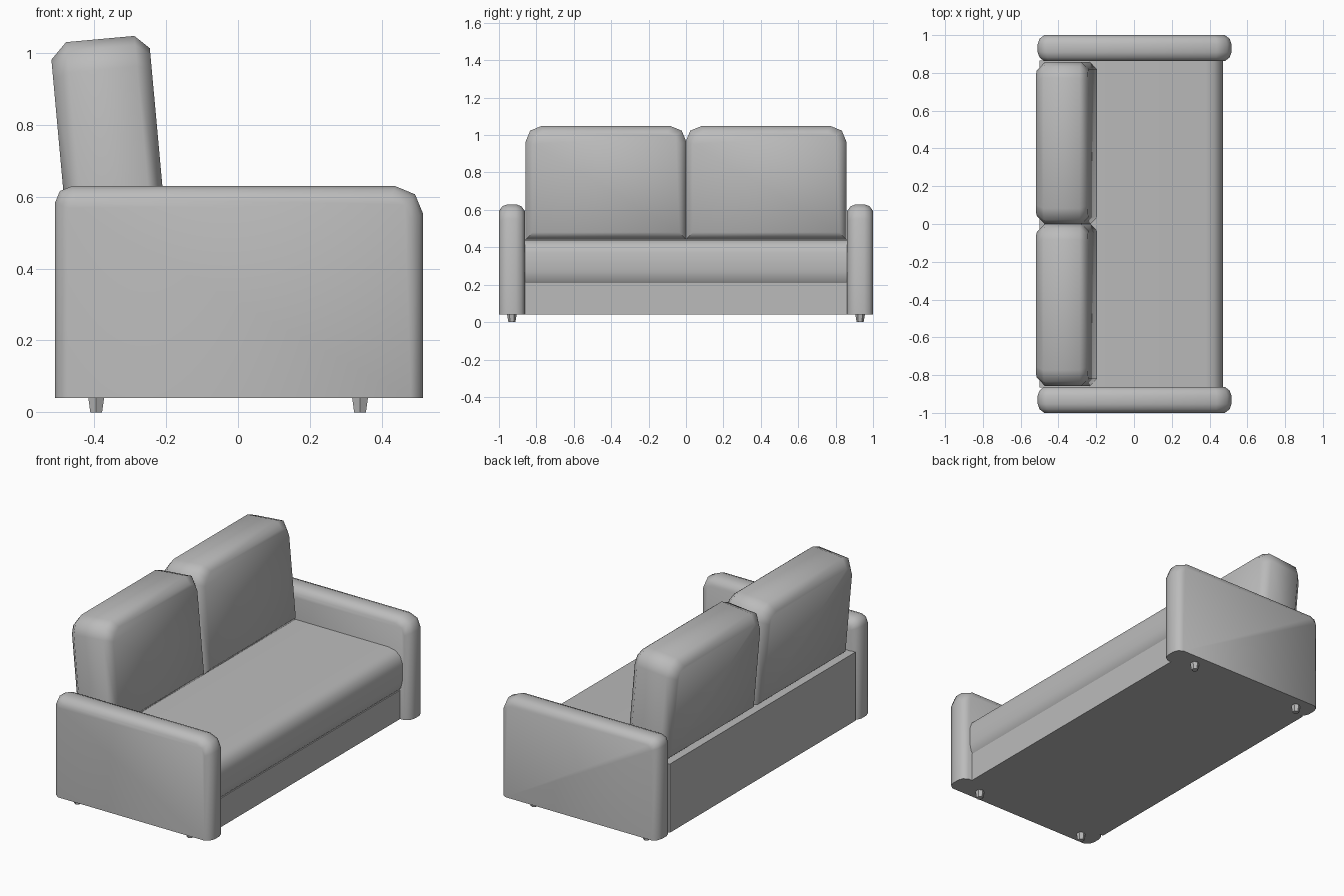
import bpy, bmesh
from math import sin, cos, pi, radians

cube = bpy.data.objects.get("Cube")
if cube:
    bpy.data.objects.remove(cube)

fabric = bpy.data.materials.new("grey fabric")
fabric.use_nodes = True
COLOUR = (0.5, 0.5, 0.5, 1)
fabric.diffuse_color = COLOUR
fabric.node_tree.nodes["Principled BSDF"].inputs["Base Color"].default_value = COLOUR


def finish(bm, name, location=(0, 0, 0), angle=50):
    bmesh.ops.recalc_face_normals(bm, faces=bm.faces)
    mesh = bpy.data.meshes.new(name)
    bm.to_mesh(mesh)
    bm.free()
    mesh.materials.append(fabric)
    ob = bpy.data.objects.new(name, mesh)
    ob.location = location
    bpy.context.collection.objects.link(ob)
    bpy.ops.object.select_all(action="DESELECT")
    ob.select_set(True)
    bpy.context.view_layer.objects.active = ob
    bpy.ops.object.shade_smooth_by_angle(angle=radians(angle))
    return ob


def outline(a0, a1, b0, b1, r0, r1, d, d_low):
    """Upright rectangle with rounded top corners, shrunk inwards by d."""
    a0, a1, b0, b1 = a0 + d, a1 - d, b0 + d_low, b1 - d
    pts = [(a0, b0), (a1, b0)]
    for r, sign, edge in ((r1, 1, a1), (r0, -1, a0)):
        r = max(r - d * 0.6, 0.01)
        angles = [0, pi / 4, pi / 2]
        for t in angles if sign > 0 else reversed(angles):
            pts.append((edge + sign * r * (cos(t) - 1), b1 + r * (sin(t) - 1)))
    return pts


def loft(rings):
    """Skin a list of equal rings of 3D points and cap both ends."""
    bm = bmesh.new()
    rows = [[bm.verts.new(p) for p in ring] for ring in rings]
    n = len(rows[0])
    for r, s in zip(rows, rows[1:]):
        for i in range(n):
            j = (i + 1) % n
            bm.faces.new((r[i], r[j], s[j], s[i]))
    bm.faces.new(rows[0])
    bm.faces.new(rows[-1])
    return bm


def extrude_y(name, profile, half):
    return finish(loft([[(x, y, z) for x, z in profile] for y in (-half, half)]), name)


# Armrests: rounded side outline with softened edges, flat underneath
arm_steps = [(-0.069, 0.035), (-0.05, 0.01), (-0.022, 0),
             (0.022, 0), (0.05, 0.01), (0.069, 0.035)]
for side, y in (("left", 0.931), ("right", -0.931)):
    rings = [[(a, t, b) for a, b in
              outline(-0.51, 0.516, 0.04, 0.63, 0.047, 0.078, d, 0)]
             for t, d in arm_steps]
    finish(loft(rings), "armrest_" + side, (0, y, 0))

    # Tapered six-sided feet under each armrest
    for place, x in (("back", -0.395), ("front", 0.34)):
        bm = bmesh.new()
        bmesh.ops.create_cone(bm, cap_ends=True, segments=6,
                              radius1=0.019, radius2=0.026, depth=0.044)
        finish(bm, f"foot_{place}_{side}", (x, y, 0.022), 30)

# Base box, back panel and seat cushion with a rounded front
extrude_y("base", [(-0.48, 0.04), (0.455, 0.04), (0.455, 0.21), (-0.48, 0.21)], 0.865)
extrude_y("back_panel", [(-0.5, 0.04), (-0.47, 0.04), (-0.47, 0.445), (-0.5, 0.445)], 0.865)
extrude_y("seat_cushion", [(-0.475, 0.2), (0.44, 0.2), (0.46, 0.225), (0.47, 0.27),
                           (0.47, 0.37), (0.455, 0.41), (0.425, 0.435), (0.38, 0.445),
                           (-0.475, 0.445)], 0.862)

# Back cushions: rounded top corners, chamfered faces, leaning backwards
cushion_steps = [(-0.138, 0.045), (-0.093, 0), (0.098, 0), (0.138, 0.038)]
for side, y in (("left", 0.428), ("right", -0.428)):
    rings = [[(t, a, b) for a, b in
              outline(-0.43, 0.43, 0, 0.612, 0.085, 0.085, d, d)]
             for t, d in cushion_steps]
    ob = finish(loft(rings), "back_cushion_" + side, (-0.331, y, 0.43))
    ob.rotation_euler.y = radians(-5.2)
